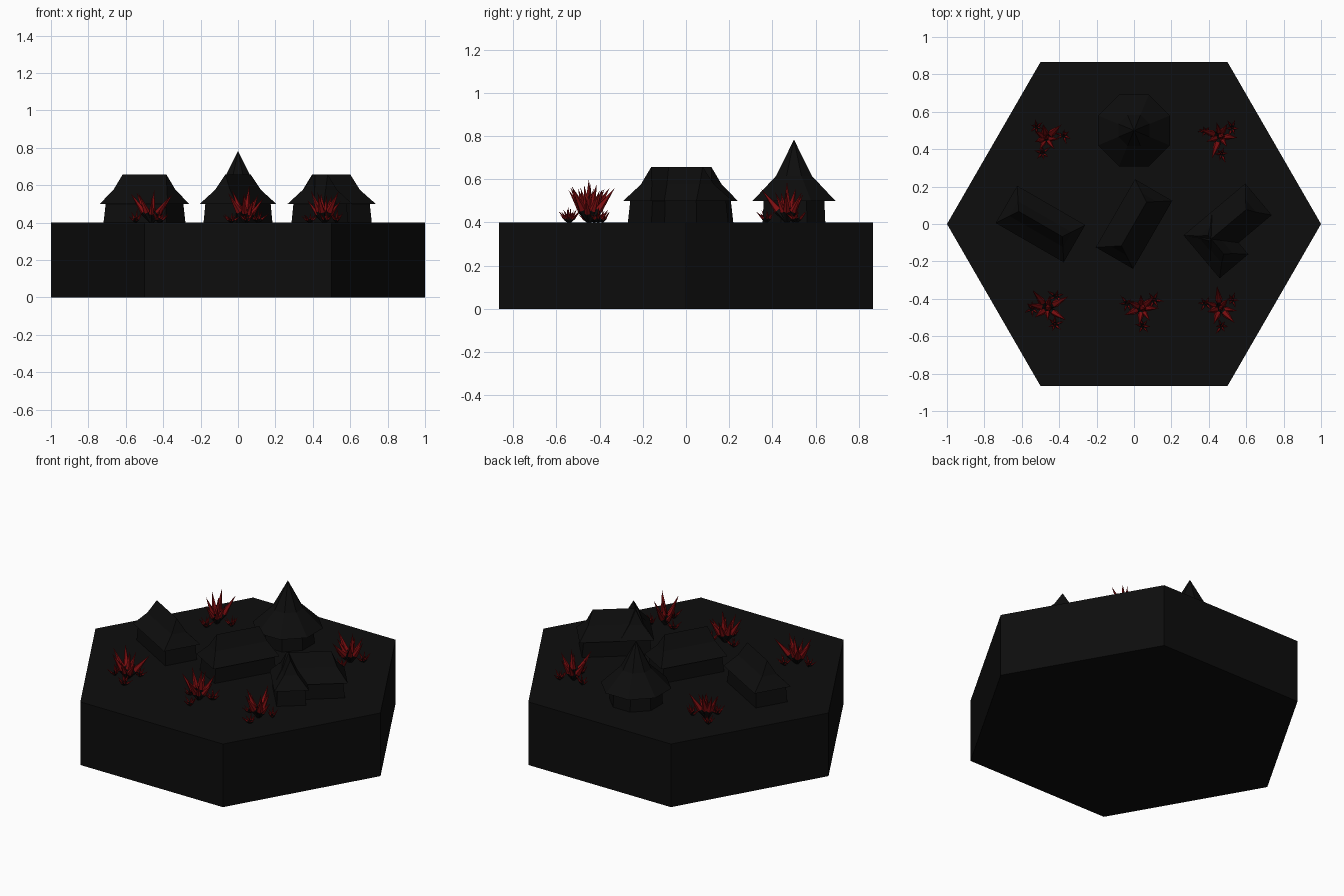
import bpy
import bmesh
import math
import random
from mathutils import Matrix, Vector

cube = bpy.data.objects.get("Cube")
if cube:
    bpy.data.objects.remove(cube, do_unlink=True)

random.seed(7)
GROUND = 0.4


def material(name, color):
    m = bpy.data.materials.new(name)
    m.use_nodes = True
    m.diffuse_color = color
    m.node_tree.nodes["Principled BSDF"].inputs["Base Color"].default_value = color
    return m


BLACK = material("charcoal black", (0.004, 0.004, 0.004, 1))
RED = material("crystal red", (0.2, 0.004, 0.005, 1))


def polygon(radius, z, sides, turn=0.0):
    return [Vector((radius * math.cos(a), radius * math.sin(a), z))
            for a in (turn + math.tau * i / sides for i in range(sides))]


def rectangle(half_x, half_y, z):
    return [Vector((sx * half_x, sy * half_y, z))
            for sx, sy in ((-1, -1), (1, -1), (1, 1), (-1, 1))]


def loft(bm, rings, matrix=Matrix(), upper_index=0):
    """Skin a stack of rings; the last band takes upper_index."""
    loops = [[bm.verts.new(matrix @ p) for p in ring] for ring in rings]
    bm.faces.new(loops[0][::-1])
    bm.faces.new(loops[-1])
    for k, (low, high) in enumerate(zip(loops, loops[1:])):
        for i in range(len(low)):
            j = (i + 1) % len(low)
            face = bm.faces.new((low[i], low[j], high[j], high[i]))
            if k == len(loops) - 2:
                face.material_index = upper_index


def finish(bm, name, materials, location=(0, 0, 0), turn=0.0):
    # Rings squeezed to a ridge or point collapse here
    bmesh.ops.remove_doubles(bm, verts=bm.verts, dist=0.0002)
    bmesh.ops.recalc_face_normals(bm, faces=bm.faces)
    mesh = bpy.data.meshes.new(name)
    bm.to_mesh(mesh)
    bm.free()
    for m in materials:
        mesh.materials.append(m)
    obj = bpy.data.objects.new(name, mesh)
    obj.location = location
    obj.rotation_euler.z = turn
    bpy.context.collection.objects.link(obj)
    return obj


# Hexagonal ground tile
bm = bmesh.new()
loft(bm, [polygon(1, 0, 6), polygon(1, GROUND, 6)])
finish(bm, "hexagon_base", [BLACK])


# Houses with slightly tapered walls and flared hip roofs
def house(name, x, y, degrees, half_length, half_width, ridge):
    where, turn = (x, y, GROUND), math.radians(degrees)
    bm = bmesh.new()
    loft(bm, [rectangle(half_length - 0.015, half_width - 0.015, 0),
              rectangle(half_length - 0.025, half_width - 0.02, 0.1)])
    finish(bm, name + "_walls", [BLACK], where, turn)
    bm = bmesh.new()
    loft(bm, [rectangle(half_length, half_width, 0.1),
              rectangle(ridge + 0.03, half_width * 0.4, 0.175),
              rectangle(ridge, 0, 0.257)])
    finish(bm, name + "_roof", [BLACK], where, turn)


house("right_house", -0.5, 0, -30, 0.21, 0.115, 0.135)
house("middle_house", 0, 0, 60, 0.21, 0.115, 0.135)
house("left_house_long_wing", 0.501, -0.006, 40, 0.215, 0.11, 0.13)
house("left_house_short_wing", 0.438, -0.111, -50, 0.15, 0.1, 0.065)

# Octagonal tower with a pointed, flared roof
eighth = math.pi / 8
bm = bmesh.new()
loft(bm, [polygon(0.157, 0, 8, eighth), polygon(0.152, 0.1, 8, eighth)])
finish(bm, "tower_walls", [BLACK], (0, 0.5, GROUND))
bm = bmesh.new()
loft(bm, [polygon(0.207, 0.1, 8, eighth), polygon(0.09, 0.215, 8, eighth),
          polygon(0, 0.383, 8, eighth)])
finish(bm, "tower_roof", [BLACK], (0, 0.5, GROUND))


# Crystal clumps: spikes that fan out, dark at the root and red above
def clump(bm, centre, length, count, tilt):
    for i in range(count):
        size = length * random.uniform(0.75, 1.05)
        lean = tilt * random.uniform(0.6, 1.15) if i else 0.1
        spin = math.tau * (i + random.uniform(-0.2, 0.2)) / max(count - 1, 1)
        matrix = (Matrix.Translation(centre) @ Matrix.Rotation(spin, 4, "Z")
                  @ Matrix.Rotation(lean, 4, "Y"))
        loft(bm, [polygon(size * 0.04, -0.005, 5),
                  polygon(size * 0.1, size * 0.36, 5),
                  polygon(0, size, 5)], matrix, 1)


def crystal_cluster(name, x, y, degrees):
    bm = bmesh.new()
    clump(bm, Vector((0, 0.01, 0)), 0.195, 8, 0.62)
    for angle in (40, 155, 275):
        a = math.radians(angle)
        centre = Vector((0.085 * math.cos(a), 0.085 * math.sin(a), 0))
        clump(bm, centre, 0.075, 7, 0.85)
    finish(bm, name, [BLACK, RED], (x, y, GROUND), math.radians(degrees))


for name, x, y, degrees in (("crystals_back_right", -0.46, 0.46, 95),
                            ("crystals_back_left", 0.46, 0.46, 0),
                            ("crystals_front_right", -0.46, -0.46, 20),
                            ("crystals_front_middle", 0.04, -0.46, 0),
                            ("crystals_front_left", 0.46, -0.46, 0)):
    crystal_cluster(name, x, y, degrees)
